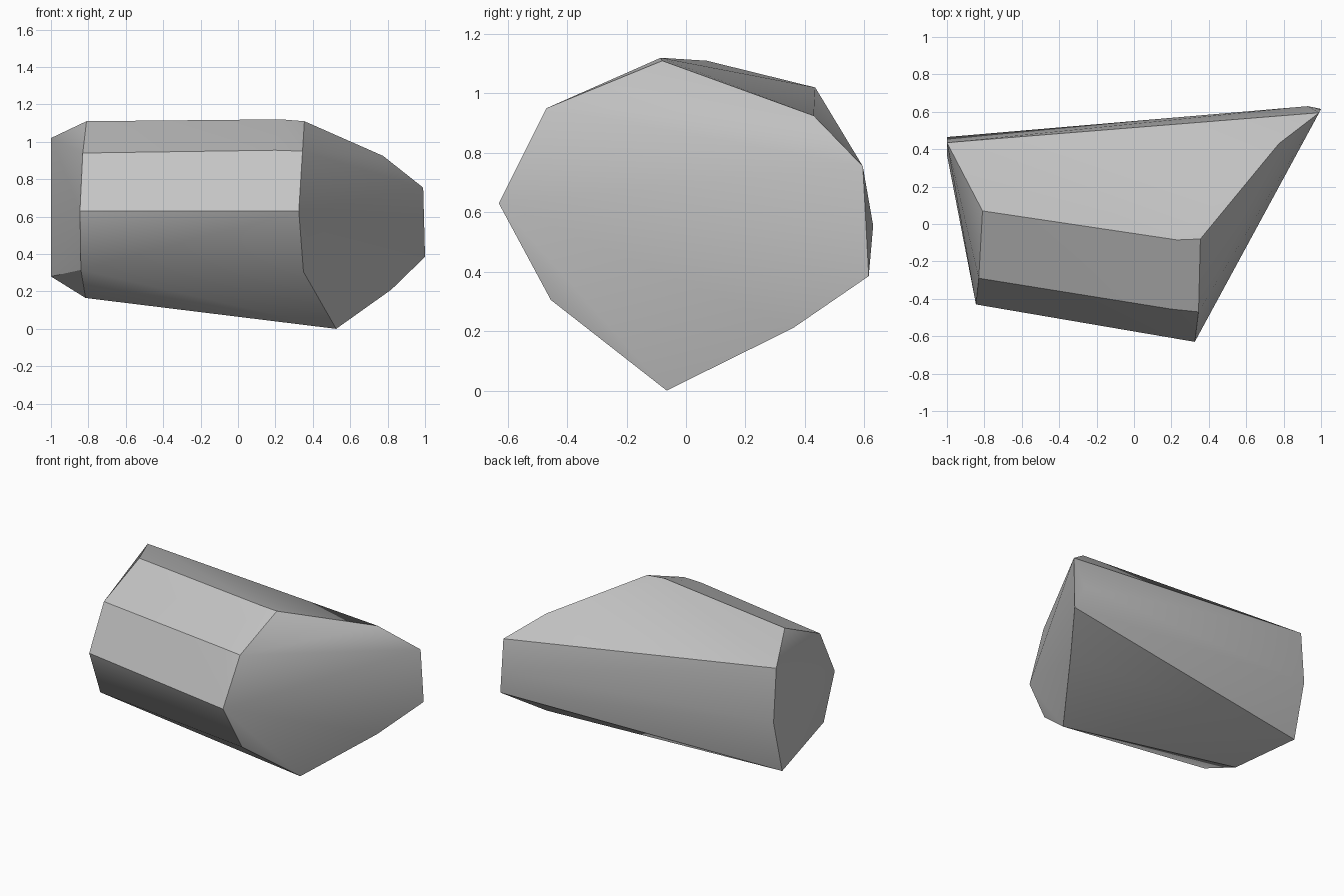
import bpy
import bmesh
import math

cube = bpy.data.objects.get("Cube")
if cube:
    bpy.data.objects.remove(cube, do_unlink=True)

# Plain grey stone
stone = bpy.data.materials.new("grey_stone")
stone.use_nodes = True
grey = (0.55, 0.55, 0.55, 1)
stone.diffuse_color = grey
stone.node_tree.nodes["Principled BSDF"].inputs["Base Color"].default_value = grey

# Corners around the broad cut end
broad_end = [
    (0.355, -0.08, 1.11), (0.345, -0.47, 0.95), (0.325, -0.63, 0.63),
    (0.35, -0.455, 0.305), (0.525, -0.065, 0), (0.82, 0.36, 0.21),
    (1, 0.615, 0.385), (0.99, 0.595, 0.755), (0.775, 0.43, 0.925),
]
# Corners around the narrow end
narrow_end = [
    (-0.81, 0.07, 1.11), (-0.83, -0.29, 0.94), (-0.845, -0.43, 0.63),
    (-0.84, -0.315, 0.315), (-0.815, 0.02, 0.165), (-1, 0.37, 0.28),
    (-1, 0.465, 0.65), (-1, 0.435, 1.02),
]
# Slight bulges on the top and the back
bulges = [(0.23, -0.085, 1.12), (0.2, -0.455, 0.955), (0.93, 0.63, 0.555)]

# Wrap the corners into one chipped block
bm = bmesh.new()
for corner in broad_end + narrow_end + bulges:
    bm.verts.new(corner)
bmesh.ops.convex_hull(bm, input=bm.verts)
bmesh.ops.delete(bm, geom=[v for v in bm.verts if not v.link_faces], context='VERTS')
bmesh.ops.dissolve_limit(bm, angle_limit=math.radians(1), verts=bm.verts, edges=bm.edges)
bmesh.ops.recalc_face_normals(bm, faces=bm.faces)

mesh = bpy.data.meshes.new("rock")
bm.to_mesh(mesh)
bm.free()
mesh.materials.append(stone)
rock = bpy.data.objects.new("rock", mesh)
bpy.context.collection.objects.link(rock)

# Soft facets with crisp main edges
bpy.ops.object.select_all(action='DESELECT')
rock.select_set(True)
bpy.context.view_layer.objects.active = rock
bpy.ops.object.shade_smooth_by_angle(angle=math.radians(30))
